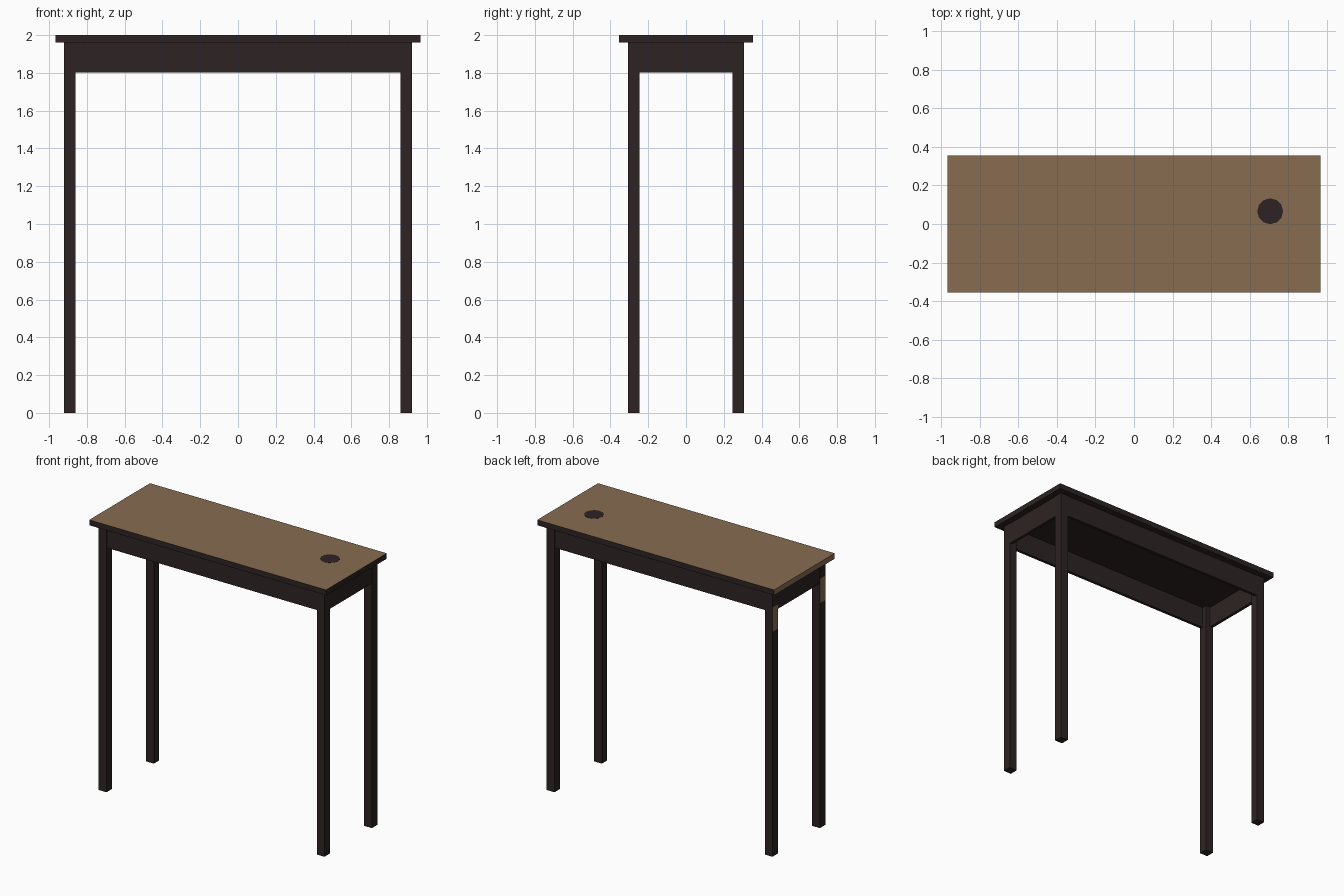
import bpy, bmesh
from mathutils import Vector, Matrix

cube = bpy.data.objects.get("Cube")
if cube:
    bpy.data.objects.remove(cube, do_unlink=True)


def material(name, rgb):
    m = bpy.data.materials.new(name)
    m.use_nodes = True
    m.diffuse_color = (*rgb, 1)
    m.node_tree.nodes["Principled BSDF"].inputs["Base Color"].default_value = (*rgb, 1)
    return m


DARK = material("dark stained wood", (0.027, 0.017, 0.017))
BROWN = material("warm brown wood", (0.245, 0.15, 0.083))


def box(name, low, high, cuts=(), brown=lambda f: False):
    """Box between two corners, cut at heights, with brown faces chosen by a rule."""
    low, high = Vector(low), Vector(high)
    bm = bmesh.new()
    size = Matrix.Diagonal((*(high - low), 1))
    bmesh.ops.create_cube(bm, size=1, matrix=Matrix.Translation((low + high) / 2) @ size)
    for z in cuts:
        bmesh.ops.bisect_plane(bm, geom=bm.verts[:] + bm.edges[:] + bm.faces[:],
                               plane_co=(0, 0, z), plane_no=(0, 0, 1))
    bm.normal_update()
    for f in bm.faces:
        f.material_index = int(brown(f))
    return finish(name, bm)


def finish(name, bm):
    mesh = bpy.data.meshes.new(name)
    bm.to_mesh(mesh)
    bm.free()
    mesh.materials.append(DARK)
    mesh.materials.append(BROWN)
    ob = bpy.data.objects.new(name, mesh)
    bpy.context.collection.objects.link(ob)
    return ob


# Table top: brown upper face and one brown end
box("table_top", (-0.967, -0.354, 1.96), (0.967, 0.354, 2.0),
    brown=lambda f: f.normal.z > 0.9 or f.normal.x < -0.9)

# Legs: the right-hand pair has a brown patch on the outer face
OX, OY, W = 0.922, 0.308, 0.063
for sx, side in ((1, "left"), (-1, "right")):
    for sy, end in ((1, "back"), (-1, "front")):
        x = sorted((sx * OX, sx * (OX - W)))
        y = sorted((sy * OY, sy * (OY - W)))
        patch = (1.66, 1.84)
        box(f"{end}_{side}_leg", (x[0], y[0], 0), (x[1], y[1], 1.96),
            patch if sx < 0 else (),
            lambda f: sx < 0 and f.normal.x < -0.9
            and patch[0] < f.calc_center_median().z < patch[1])

# Apron boards between the legs
INSET, THICK, BOTTOM = 0.004, 0.022, 1.803
for s, long_name, short_name in ((1, "back", "left"), (-1, "front", "right")):
    y = sorted((s * (OY - INSET), s * (OY - INSET - THICK)))
    box(f"{long_name}_apron", (W - OX, y[0], BOTTOM), (OX - W, y[1], 1.96))
    x = sorted((s * (OX - INSET), s * (OX - INSET - THICK)))
    box(f"{short_name}_apron", (x[0], W - OY, BOTTOM), (x[1], OY - W, 1.96))

# Dark round stain on the top
bm = bmesh.new()
bmesh.ops.create_cone(bm, cap_ends=True, segments=12, radius1=0.067, radius2=0.067,
                      depth=0.002, matrix=Matrix.Translation((0.705, 0.066, 2.0)))
finish("round_stain", bm)
